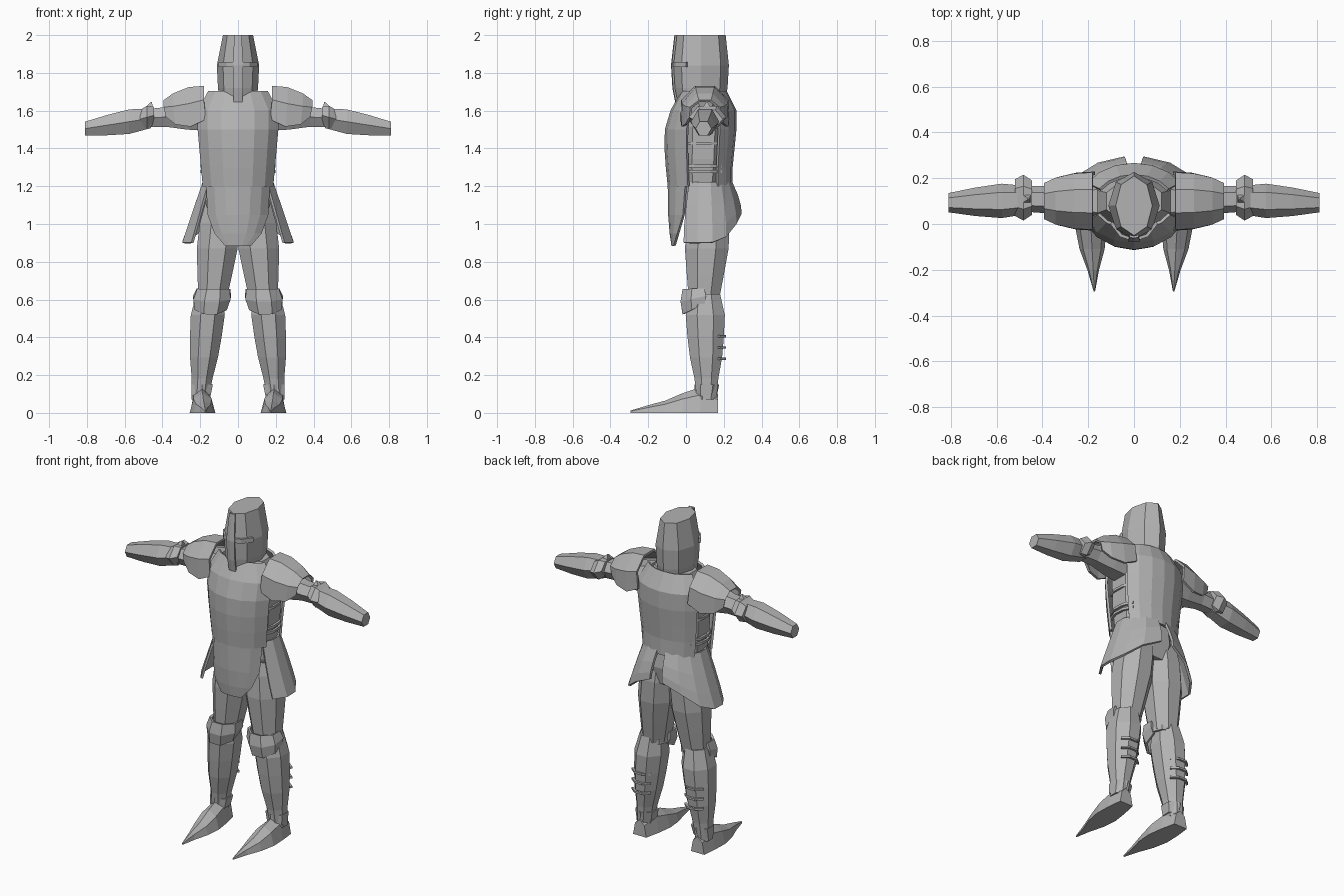
import bpy, bmesh
from math import cos, sin, pi, radians
from mathutils import Vector

cube = bpy.data.objects.get("Cube")
if cube:
    bpy.data.objects.remove(cube, do_unlink=True)

steel = bpy.data.materials.new("grey steel")
steel.use_nodes = True
grey = (0.45, 0.45, 0.45, 1)
steel.diffuse_color = grey
steel.node_tree.nodes["Principled BSDF"].inputs["Base Color"].default_value = grey


def skin(name, rows, solid=True, mirror=True, merge=False, thickness=0.014):
    """Join rows of points into a capped solid, or into a thin open plate."""
    bm = bmesh.new()
    grid = [[bm.verts.new(point) for point in row] for row in rows]
    count = len(grid[0])
    for upper, lower in zip(grid, grid[1:]):
        for i in range(count if solid else count - 1):
            j = (i + 1) % count
            bm.faces.new((upper[i], upper[j], lower[j], lower[i]))
    if solid:
        bm.faces.new(grid[0])
        bm.faces.new(grid[-1])
    bmesh.ops.recalc_face_normals(bm, faces=bm.faces)
    mesh = bpy.data.meshes.new(name)
    bm.to_mesh(mesh)
    bm.free()
    mesh.materials.append(steel)
    obj = bpy.data.objects.new(name, mesh)
    bpy.context.collection.objects.link(obj)
    if mirror:
        obj.modifiers.new("Mirror", "MIRROR").use_mirror_merge = merge
    if not solid:
        shell = obj.modifiers.new("Solidify", "SOLIDIFY")
        shell.thickness = thickness
        shell.offset = 0


def angles(start, stop, steps):
    """Evenly spaced angles from start to stop, in radians."""
    return [radians(start + (stop - start) * i / steps) for i in range(steps + 1)]


def arc(center, width, depth, turn):
    """Level arc of points; -90 degrees faces the front."""
    x, y, z = center
    return [(x + width * cos(a), y + depth * sin(a), z) for a in turn]


def limb(name, start, end, radii, aspect=1.0, sides=8, upright=False, mirror=True):
    """Tube with evenly spaced rings, level or standing across the arm."""
    start, end = Vector(start), Vector(end)
    rows = []
    for i, radius in enumerate(radii):
        center = start.lerp(end, i / (len(radii) - 1))
        if upright:
            turn = angles(0, 360, sides)[:-1]
            rows.append([center + radius * Vector((0, cos(a), aspect * sin(a))) for a in turn])
        else:
            # Flat sides face front, back, left and right
            radius /= cos(pi / sides)
            half = 180 / sides
            turn = angles(half, 360 + half, sides)[:-1]
            rows.append(arc(center, radius, radius * aspect, turn))
    skin(name, rows, mirror=mirror)


def band(name, center, height, width, depth, turn, merge=False):
    """Strip of constant height following an arc."""
    x, y, z = center
    rows = [arc((x, y, level), width, depth, turn) for level in (z, z + height)]
    skin(name, rows, solid=False, merge=merge)


# Helmet: ridged octagon with a flat crown
helmet_levels = ((1.64, 0.095, 0.125), (1.72, 0.106, 0.14),
                 (1.84, 0.112, 0.147), (2.0, 0.08, 0.13))
octagon = angles(-90, 270, 8)[:-1]
skin("helmet", [arc((0, 0.08, z), width, depth, octagon)
                for z, width, depth in helmet_levels], mirror=False)
skin("visor_ridge", [arc((0, 0.08, z), width * 1.05, depth * 1.05, angles(-90, -77, 1))
                     for z, width, depth in helmet_levels],
     solid=False, merge=True, thickness=0.01)
band("visor_brow", (0, 0.08, 1.83), 0.027, 0.114, 0.15, angles(-90, -30, 2), merge=True)

# Torso core with separate front and back plates
limb("torso_core", (0, 0.085, 1.17), (0, 0.1, 1.69), (0.165, 0.185, 0.19, 0.12),
     aspect=0.75, mirror=False)
widths = (0.2, 0.21, 0.22, 0.23, 0.23, 0.17)
front_depths = (0.18, 0.19, 0.197, 0.195, 0.165, 0.11)
back_depths = (0.15, 0.15, 0.16, 0.17, 0.17, 0.12)
for name, depths, turn in (("breastplate", front_depths, angles(-90, -25, 3)),
                           ("backplate", back_depths, angles(90, 30, 3))):
    skin(name, [arc((0, 0.09, 1.2 + 0.1 * i), width, depth, turn)
                for i, (width, depth) in enumerate(zip(widths, depths))],
         solid=False, merge=True)
for z in (1.27, 1.3, 1.42):
    band("side_strap", (0, 0.09, z), 0.015, 0.195, 0.17, angles(-30, 35, 3))

# Hips under the skirt
limb("hips", (0, 0.11, 1), (0, 0.09, 1.21), (0.13, 0.17, 0.165), aspect=0.75, mirror=False)

# Front skirt plate, narrowing towards its hem
skin("front_skirt", [arc((0, 0.09, 1.21 - 0.325 * t), 0.19, 0.18 - 0.02 * t ** 3,
                         angles(-90, -30 - 40 * t ** 3, 3))
                     for t in (0, 0.5, 0.8, 1)], solid=False, merge=True)

# Side skirt plates: flared, with the hem rising towards the back
rows = []
for t in (0, 0.4, 0.75, 1):
    turn = angles(-35, 82, 5)
    level = arc((0, 0.1, 0), 0.185 + 0.11 * t, 0.14 + 0.05 * sin(t * pi / 2), turn)
    rows.append([(x, y, 1.22 - 0.32 * t * (1 - 0.5 * max(0, sin(a)) ** 3))
                 for (x, y, z), a in zip(level, turn)])
skin("side_skirt", rows, solid=False)

# Shoulder guards: arches shrinking outward
rows = []
for x, depth, base, rise in ((0.18, 0.13, 1.6, 0.135), (0.26, 0.125, 1.57, 0.16),
                             (0.34, 0.105, 1.57, 0.125), (0.39, 0.08, 1.59, 0.065)):
    rows.append([(x - 0.03 * max(0, -sin(a)), 0.1 + depth * cos(a), base + rise * sin(a))
                 for a in angles(-20, 200, 5)])
skin("shoulder_guard", rows, solid=False)

# Arms with elbow guards
limb("upper_arm", (0.16, 0.1, 1.58), (0.49, 0.11, 1.56), (0.1, 0.085, 0.06, 0.055),
     sides=6, upright=True)
limb("forearm", (0.46, 0.105, 1.56), (0.81, 0.093, 1.505), (0.06, 0.075, 0.062, 0.042),
     sides=6, upright=True)
limb("elbow_guard", (0.445, 0.115, 1.575), (0.52, 0.115, 1.555), (0.075, 0.1, 0.08),
     aspect=0.7, sides=6, upright=True)
limb("elbow_fin", (0.48, 0.11, 1.59), (0.46, 0.11, 1.645), (0.035, 0.004), sides=4)

# Legs
limb("thigh", (0.085, 0.125, 1.14), (0.135, 0.095, 0.6), (0.08, 0.105, 0.108, 0.092, 0.075),
     aspect=1.07)
limb("greave", (0.15, 0.1, 0.63), (0.2, 0.11, 0.07),
     (0.07, 0.09, 0.084, 0.074, 0.055, 0.045), aspect=1.15)
for z in (0.28, 0.34, 0.4):
    band("calf_strap", (0.18, 0.11, z), 0.012, 0.08, 0.1, angles(40, 140, 3))

# Knee guards: bulging bands with a pointed lower edge
rows = []
for t in (0, 0.5, 1):
    turn = angles(-200, 20, 5)
    bulge = 0.088 + 0.012 * sin(t * pi)
    level = arc((0.13 + 0.015 * t, 0.07, 0), bulge, bulge, turn)
    rows.append([(x, y, 0.655 - t * (0.09 - 0.045 * sin(a)))
                 for (x, y, z), a in zip(level, turn)])
skin("knee_guard", rows, solid=False)
band("knee_strap", (0.14, 0.09, 0.59), 0.03, 0.085, 0.085, angles(0, 180, 4))

# Long pointed shoes with ankle cuffs
rows = []
widths = (0.045, 0.06, 0.068, 0.055, 0.025, 0.003)
heights = (0.1, 0.135, 0.105, 0.065, 0.04, 0.012)
for i, (width, height) in enumerate(zip(widths, heights)):
    t = i / 5
    rows.append([(0.198 - 0.025 * t + width * cos(a), 0.17 - 0.465 * t, height * sin(a))
                 for a in angles(0, 180, 4)])
skin("shoe", rows)
limb("ankle_cuff", (0.195, 0.105, 0.09), (0.19, 0.11, 0.15), (0.05, 0.057), sides=6)
